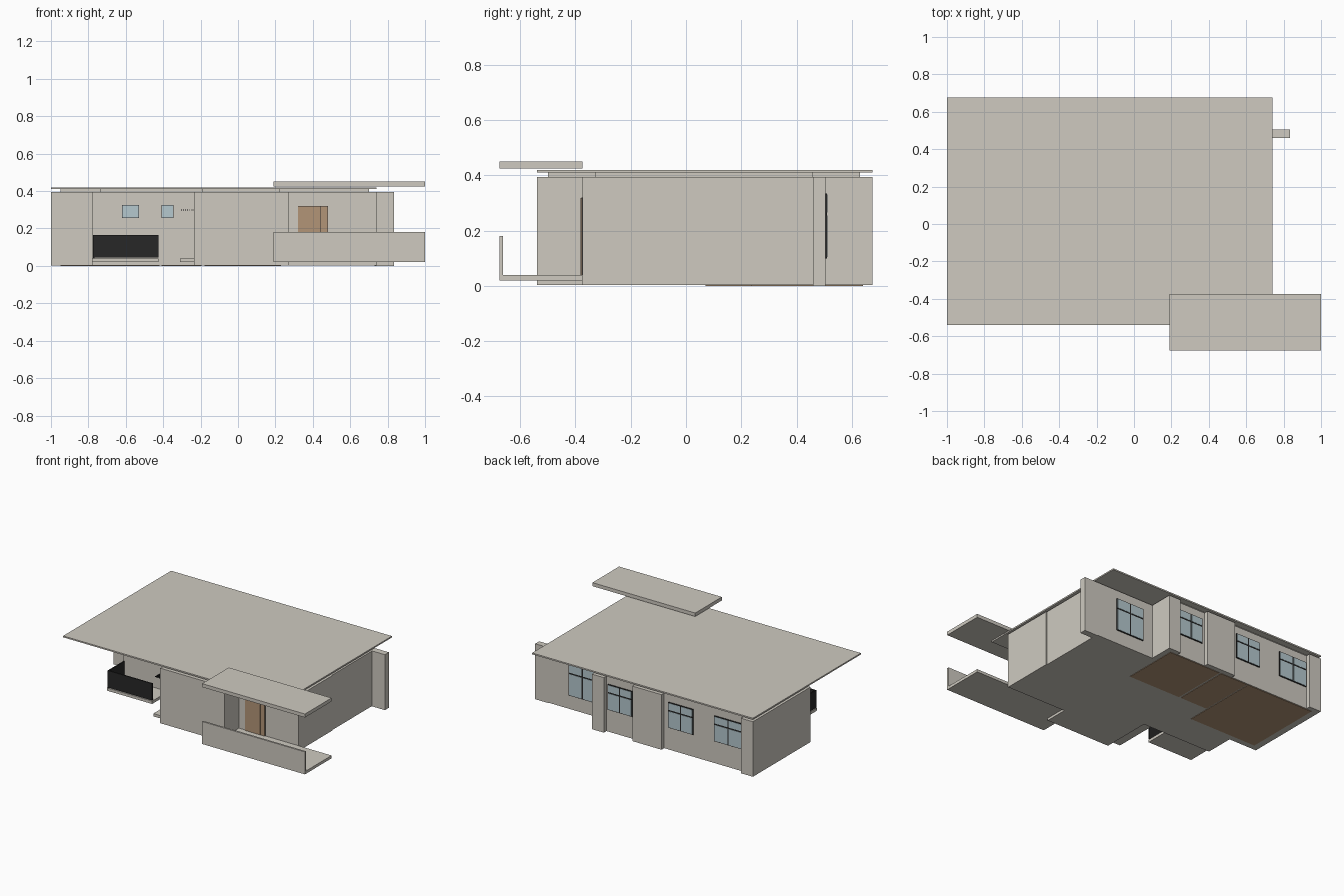
import bpy, bmesh

cube = bpy.data.objects.get("Cube")
if cube:
    bpy.data.objects.remove(cube, do_unlink=True)


def material(name, rgb):
    m = bpy.data.materials.new(name)
    m.use_nodes = True
    m.diffuse_color = (*rgb, 1)
    m.node_tree.nodes["Principled BSDF"].inputs["Base Color"].default_value = (*rgb, 1)
    return m


PLASTER = material("warm_grey_plaster", (0.62, 0.59, 0.53))
WOOD = material("light_wood", (0.45, 0.30, 0.185))
GLASS = material("pale_blue_glass", (0.46, 0.58, 0.62))
BLACK = material("black_metal", (0.02, 0.02, 0.02))


def prism(name, outline, z0, z1, mat):
    """Extrude a counter-clockwise floor outline from z0 to z1."""
    bm = bmesh.new()
    base = bm.faces.new([bm.verts.new((x, y, z0)) for x, y in outline])
    top = bmesh.ops.extrude_face_region(bm, geom=[base])
    for v in top["geom"]:
        if isinstance(v, bmesh.types.BMVert):
            v.co.z = z1
    bmesh.ops.recalc_face_normals(bm, faces=bm.faces)
    mesh = bpy.data.meshes.new(name)
    bm.to_mesh(mesh)
    bm.free()
    mesh.materials.append(mat)
    ob = bpy.data.objects.new(name, mesh)
    bpy.context.collection.objects.link(ob)
    return ob


def box(name, x, y, z, mat):
    (x0, x1), (y0, y1) = x, y
    return prism(name, [(x0, y0), (x1, y0), (x1, y1), (x0, y1)], z[0], z[1], mat)


def window(name, x, wall, z, side, bar, split=True):
    """Dark frame plate with glass panes; side is +1 for back, -1 for front."""
    def depth(d):
        return sorted((wall - side * 0.002, wall + side * d))
    box(name + "_frame", x, depth(0.005), z, BLACK)
    xm, zm = sum(x) / 2, z[0] + (z[1] - z[0]) * 0.68
    xs = [(x[0], xm), (xm, x[1])] if split else [x]
    zs = [(z[0], zm), (zm, z[1])] if split else [z]
    for a, b in xs:
        for c, d in zs:
            box(name + "_pane", (a + bar, b - bar), depth(0.007),
                (c + bar, d - bar), GLASS)


# House body, with front recesses and shallow bays between the back piers
house = [(-1, .025), (-.78, .025), (-.78, -.18), (-.235, -.18), (-.235, -.54),
         (.27, -.54), (.27, -.375), (.74, -.375), (.74, .005), (.735, .005),
         (.735, .505), (.27, .505), (.27, .675), (.175, .675), (.175, .645),
         (-.05, .645), (-.05, .675), (-.28, .675), (-.28, .645),
         (-.905, .645), (-.905, .675), (-1, .675)]
prism("house_walls", house, 0.003, 0.395, PLASTER)

# Set-back ceiling layer and flat roof
ceiling = [(-.95, .07), (-.735, .07), (-.735, -.135), (-.19, -.135), (-.19, -.5),
           (.225, -.5), (.225, -.33), (.7, -.33), (.7, .46), (.225, .46),
           (.225, .63), (-.95, .63)]
prism("ceiling_layer", ceiling, 0.39, 0.411, PLASTER)
box("main_roof", (-1, .74), (-.54, .675), (.41, .42), PLASTER)

# Side pillar
box("side_pillar", (.73, .835), (.46, .505), (0, .395), PLASTER)

# Entrance terrace with parapet and raised canopy
box("terrace_floor", (.19, 1), (-.675, -.375), (.02, .04), PLASTER)
box("terrace_parapet", (.19, 1), (-.675, -.662), (.02, .18), PLASTER)
box("entrance_canopy", (.19, 1), (-.675, -.375), (.425, .45), PLASTER)

# Entrance door with narrow side leaf
box("door_frame", (.32, .48), (-.379, -.37), (.04, .32), BLACK)
for i, span in enumerate([(.322, .442), (.445, .478)]):
    box(f"door_leaf_{i}", span, (-.382, -.37), (.04, .318), WOOD)

# Front balcony and its dark railing
box("balcony_floor", (-.78, -.425), (-.36, -.17), (.02, .04), PLASTER)
box("balcony_front_rail", (-.77, -.425), (-.36, -.352), (.045, .165), BLACK)
box("balcony_side_rail", (-.775, -.767), (-.36, -.18), (.04, .165), BLACK)

# Service ledge with slatted bars above
box("service_ledge", (-.31, -.23), (-.51, -.18), (.02, .04), PLASTER)
for i in range(7):
    x = -.305 + i * .0105
    box("service_slat", (x, x + .005), (-.5, -.18), (.297, .302), BLACK)

# Windows
window("front_window_wide", (-.62, -.53), -.18, (.255, .325), -1, .003, False)
window("front_window_small", (-.41, -.345), -.18, (.255, .325), -1, .003, False)
window("back_window_tall", (.35, .57), .505, (.1, .335), 1, .005)
for i, span in enumerate([(-.03, .165), (-.51, -.315), (-.9, -.675)]):
    window(f"back_window_{i}", span, .645, (.16, .342), 1, .005)

# Wooden room floors, showing underneath
box("room_floor_a", (-.18, .23), (.235, .64), (0, .005), WOOD)
box("room_floor_b", (-.41, -.195), (.235, .64), (0, .005), WOOD)
box("room_floor_c", (-.95, -.42), (.07, .64), (0, .005), WOOD)
